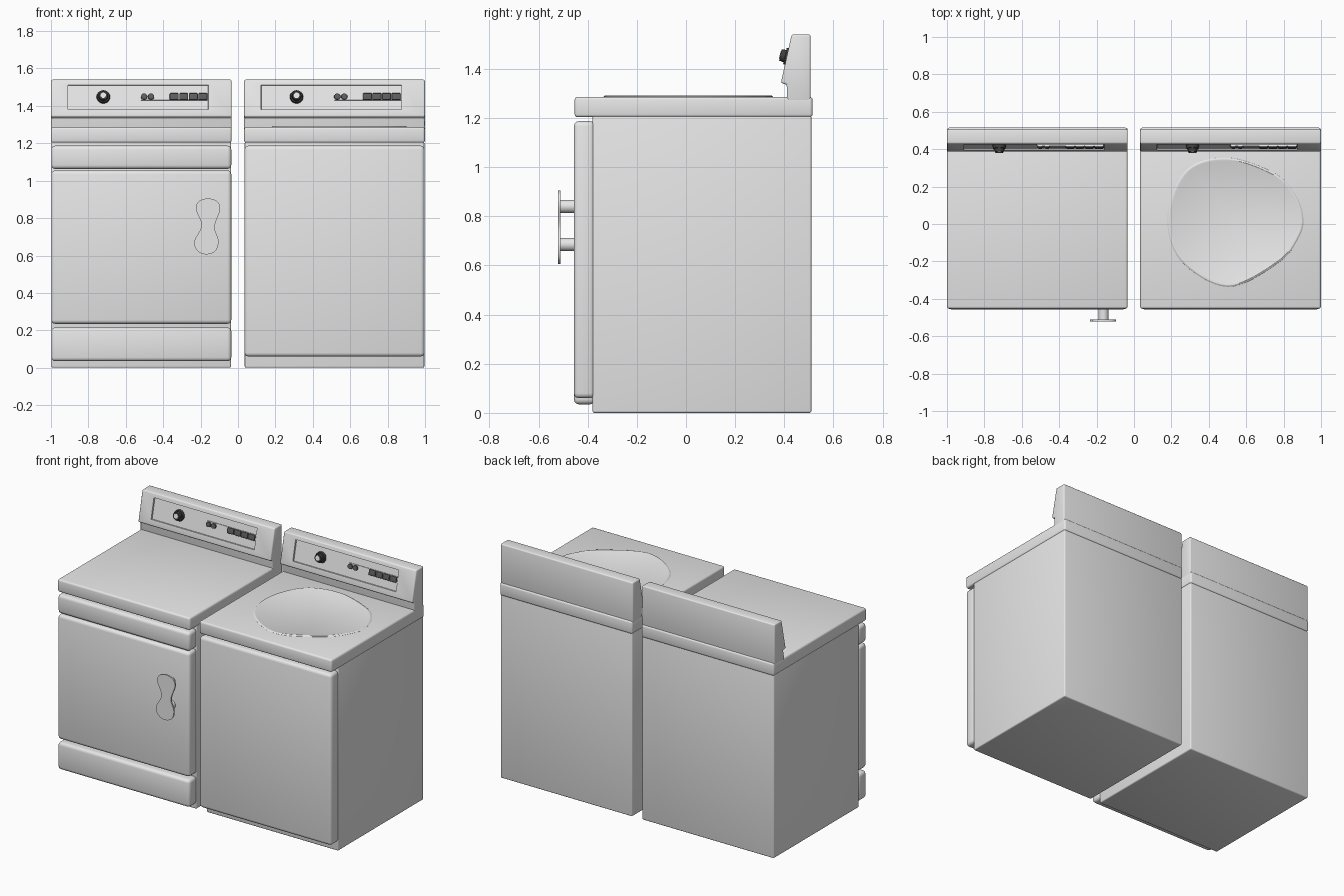
import bpy, bmesh, math
from mathutils import Matrix, Vector

if "Cube" in bpy.data.objects:
    bpy.data.objects.remove(bpy.data.objects["Cube"])


def material(name, v):
    m = bpy.data.materials.new(name)
    m.diffuse_color = (v, v, v, 1)
    m.use_nodes = True
    m.node_tree.nodes["Principled BSDF"].inputs["Base Color"].default_value = m.diffuse_color
    return m


ENAMEL = material("enamel_grey", 0.8)
DARK = material("dark_knob", 0.05)
BUTTON = material("button_grey", 0.11)
PALE = material("pale_strip", 0.9)

WIDTH = 0.966
TILT = math.atan(0.044 / 0.198)          # lean of the control face
RECESS = 0.01


def finish(name, bm, mat, angle=35):
    bmesh.ops.recalc_face_normals(bm, faces=bm.faces)
    me = bpy.data.meshes.new(name)
    bm.to_mesh(me)
    bm.free()
    me.materials.append(mat)
    ob = bpy.data.objects.new(name, me)
    bpy.context.collection.objects.link(ob)
    bpy.ops.object.select_all(action='DESELECT')
    ob.select_set(True)
    bpy.context.view_layer.objects.active = ob
    bpy.ops.object.shade_smooth_by_angle(angle=math.radians(angle))
    return ob


def bevel(bm, width, segments=3):
    bmesh.ops.bevel(bm, geom=list(bm.edges), offset=width, segments=segments,
                    profile=0.5, affect='EDGES', clamp_overlap=True)


def box(name, lo, hi, mat, round_by=0.0, frame=None):
    bm = bmesh.new()
    lo, hi = Vector(lo), Vector(hi)
    bmesh.ops.create_cube(bm, size=1, matrix=Matrix.Translation((lo + hi) / 2)
                          @ Matrix.Diagonal((*(hi - lo), 1)))
    if round_by:
        bevel(bm, round_by)
    if frame:
        bm.transform(frame)
    return finish(name, bm, mat)


def cylinder(name, frame, r1, r2, z0, z1, mat, sides=32):
    bm = bmesh.new()
    bmesh.ops.create_cone(bm, cap_ends=True, segments=sides, radius1=r1, radius2=r2,
                          depth=z1 - z0, matrix=frame @ Matrix.Translation((0, 0, (z0 + z1) / 2)))
    return finish(name, bm, mat)


def smooth_loop(pts, steps=8):
    """Closed Catmull-Rom curve through a few points."""
    out, n = [], len(pts)
    for i in range(n):
        a, b, c, d = (Vector(pts[(i + k) % n]) for k in (-1, 0, 1, 2))
        for s in range(steps):
            t = s / steps
            out.append(0.5 * (2 * b + (c - a) * t + (2 * a - 5 * b + 4 * c - d) * t * t
                              + (3 * b - a - 3 * c + d) * t ** 3))
    return out


def loft(name, rings, mat, angle=35):
    """Skin matching closed rings and cap both ends."""
    bm = bmesh.new()
    rows = [[bm.verts.new(p) for p in ring] for ring in rings]
    n = len(rows[0])
    for r0, r1 in zip(rows, rows[1:]):
        for i in range(n):
            bm.faces.new((r0[i], r0[(i + 1) % n], r1[(i + 1) % n], r1[i]))
    bm.faces.new(rows[0])
    bm.faces.new(rows[-1])
    return finish(name, bm, mat, angle)


def console(name, x0):
    # leaning backsplash from a side profile, with a recessed control panel
    profile = [(0.41, 1.27), (0.41, 1.336), (0.386, 1.342), (0.43, 1.54),
               (0.507, 1.54), (0.507, 1.27)]
    bm = bmesh.new()
    face = bm.faces.new([bm.verts.new((x0, y, z)) for y, z in profile])
    ext = bmesh.ops.extrude_face_region(bm, geom=[face])
    bmesh.ops.translate(bm, vec=(WIDTH, 0, 0),
                        verts=[g for g in ext['geom'] if isinstance(g, bmesh.types.BMVert)])
    bmesh.ops.recalc_face_normals(bm, faces=bm.faces)
    bevel(bm, 0.008)
    bm.normal_update()
    n = Vector((0, -math.cos(TILT), math.sin(TILT)))
    front = max((f for f in bm.faces if f.normal.dot(n) > 0.99), key=lambda f: f.calc_area())
    bmesh.ops.inset_individual(bm, faces=[front], thickness=0.02)
    mid = front.calc_center_median()
    for v in front.verts:                       # panel opening
        z = 1.512 if v.co.z > mid.z else 1.38
        v.co = (x0 + (0.842 if v.co.x > mid.x else 0.09), 0.386 + (z - 1.342) * math.tan(TILT), z)
    bmesh.ops.inset_individual(bm, faces=[front], thickness=0.002, depth=-RECESS)
    finish(name, bm, ENAMEL, 30)


def controls(prefix, x0):
    z = 1.45
    c, s = math.cos(TILT), math.sin(TILT)
    base = Matrix(((1, 0, 0, x0), (0, s, -c, 0.386 + (z - 1.342) * math.tan(TILT)),
                   (0, c, s, z), (0, 0, 0, 1)))
    # timer knob
    dial = base @ Matrix.Translation((0.28, 0, 0))
    cylinder(prefix + "_knob_skirt", dial, 0.036, 0.033, -RECESS, 0.008, DARK)
    cylinder(prefix + "_knob_grip", dial, 0.026, 0.023, 0.008, 0.027, DARK)
    cylinder(prefix + "_knob_cap", dial, 0.015, 0.015, 0.026, 0.029, PALE)
    # light strip behind the buttons
    box(prefix + "_button_strip", (0.482, -0.019, -RECESS), (0.842 - 0.004, 0.019, -0.004),
        PALE, 0, base)
    for i in range(2):
        cylinder(f"{prefix}_round_button_{i + 1}",
                 base @ Matrix.Translation((0.498 + 0.037 * i, 0, 0)),
                 0.018, 0.016, -RECESS, 0.005, BUTTON, 24)
    for i in range(4):
        x = 0.635 + 0.051 * i
        box(f"{prefix}_push_button_{i + 1}", (x, -0.018, -RECESS), (x + 0.048, 0.018, 0.005),
            BUTTON, 0.004, base)


def appliance(prefix, x0, panels):
    x1 = x0 + WIDTH
    box(prefix + "_cabinet", (x0 + 0.003, -0.38, 0), (x1 - 0.003, 0.51, 1.21), ENAMEL, 0.008)
    box(prefix + "_top", (x0, -0.453, 1.203), (x1, 0.515, 1.286), ENAMEL, 0.012)
    for name, z0, z1 in panels:
        box(f"{prefix}_{name}", (x0 + 0.002, -0.456, z0), (x1 - 0.002, -0.37, z1), ENAMEL, 0.02)
    console(prefix + "_console", x0)
    controls(prefix, x0)


appliance("dryer", -1.0, [("kick_panel", 0.035, 0.215), ("door", 0.235, 1.055),
                          ("upper_panel", 1.063, 1.187)])
appliance("washer", 0.033, [("front_panel", 0.06, 1.187)])

# dryer door handle: hourglass plate on two posts
outline = smooth_loop([(-0.163, 0.905), (-0.112, 0.89), (-0.096, 0.845), (-0.125, 0.755),
                       (-0.104, 0.68), (-0.12, 0.625), (-0.17, 0.606), (-0.217, 0.625),
                       (-0.234, 0.675), (-0.195, 0.76), (-0.224, 0.845), (-0.212, 0.888)])
loft("door_handle_plate", [[(p.x, y, p.y) for p in outline] for y in (-0.52, -0.51)], ENAMEL)
for label, z in (("upper", 0.84), ("lower", 0.685)):
    frame = Matrix.Translation((-0.163, -0.45, z)) @ Matrix.Rotation(math.pi / 2, 4, 'X')
    cylinder(f"door_handle_{label}_post", frame, 0.027, 0.027, 0, 0.062, ENAMEL)

# washer lid: low raised rounded triangle with a soft rim
lid = smooth_loop([(0.905, 0.035), (0.862, 0.16), (0.75, 0.272), (0.5, 0.354), (0.28, 0.29),
                   (0.18, 0.05), (0.245, -0.19), (0.5, -0.336), (0.775, -0.205), (0.882, -0.07)])
mid = Vector((0.53, 0.01))
loft("washer_lid", [[(*(mid + (p - mid) * k), z) for p in lid] for k, z in
                    ((1, 1.28), (1, 1.2865), (0.985, 1.291), (0.97, 1.292), (0.95, 1.289))], ENAMEL)
